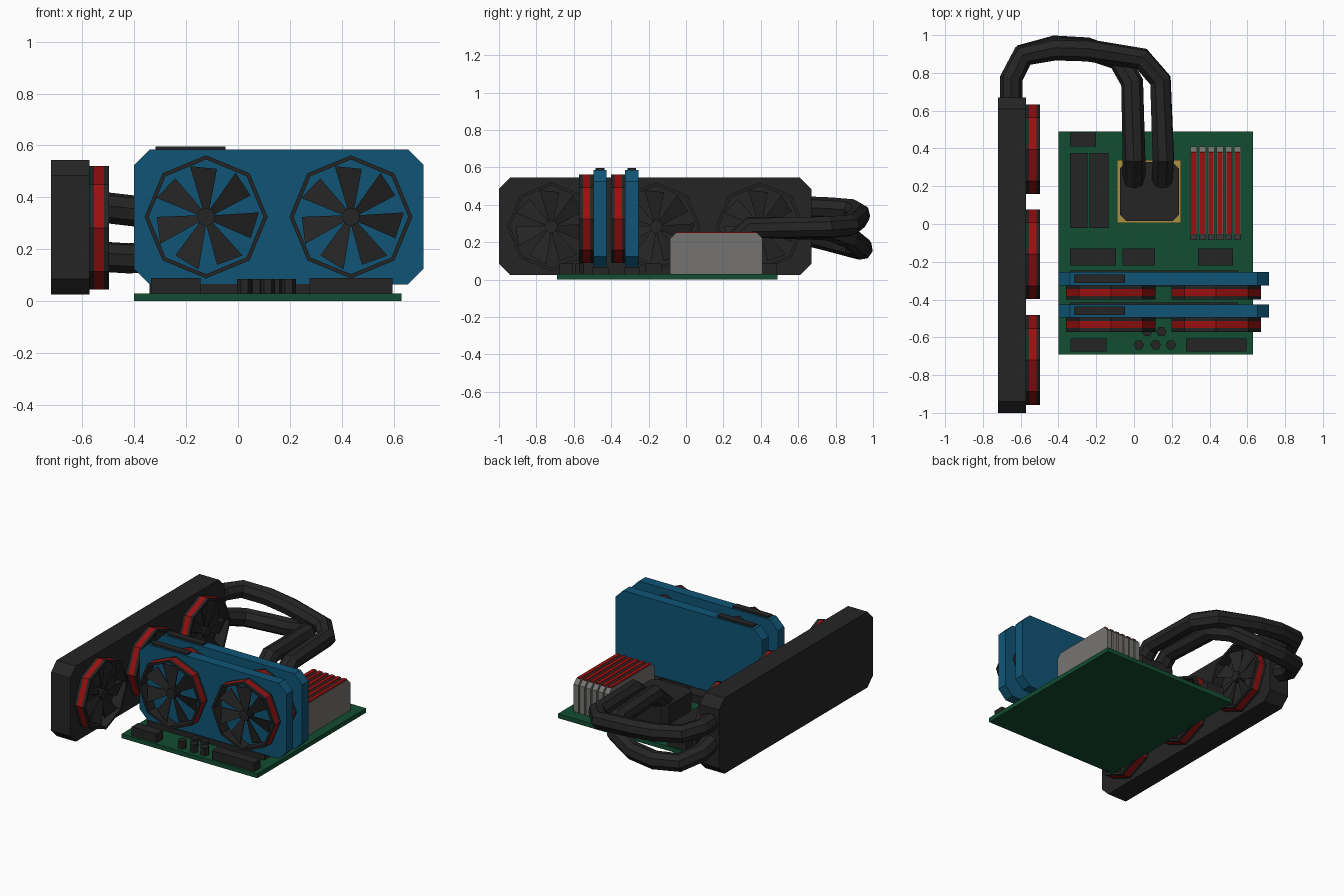
import bpy, bmesh, math
from mathutils import Matrix, Vector

if "Cube" in bpy.data.objects:
    bpy.data.objects.remove(bpy.data.objects["Cube"])


def material(name, rgb):
    m = bpy.data.materials.new(name)
    m.diffuse_color = (*rgb, 1)
    m.use_nodes = True
    m.node_tree.nodes["Principled BSDF"].inputs["Base Color"].default_value = m.diffuse_color
    return m


DARK = material("charcoal", (0.018, 0.018, 0.018))
RED = material("red", (0.32, 0.005, 0.005))
BLUE = material("blue", (0.005, 0.09, 0.18))
GREEN = material("board green", (0.006, 0.075, 0.032))
GREY = material("grey", (0.18, 0.175, 0.17))
GOLD = material("gold", (0.40, 0.29, 0.06))


def finish(name, bm, *mats):
    bmesh.ops.recalc_face_normals(bm, faces=bm.faces)
    me = bpy.data.meshes.new(name)
    bm.to_mesh(me)
    bm.free()
    for m in mats:
        me.materials.append(m)
    ob = bpy.data.objects.new(name, me)
    bpy.context.collection.objects.link(ob)
    return ob


def box(name, x, y, z, mat):
    bm = bmesh.new()
    bmesh.ops.create_cube(bm, size=1)
    for v in bm.verts:
        v.co = [a + (b - a) * (c + 0.5) for (a, b), c in zip((x, y, z), v.co)]
    return finish(name, bm, mat)


def clipped(a, b, cut, cut_low=None):
    """Rectangle outline with its corners cut off."""
    (a0, a1), (b0, b1) = a, b
    lo = cut if cut_low is None else cut_low
    return [(a0 + lo, b0), (a1 - lo, b0), (a1, b0 + lo), (a1, b1 - cut),
            (a1 - cut, b1), (a0 + cut, b1), (a0, b1 - cut), (a0, b0 + lo)]


def prism(name, outline, axis, span, mat):
    """Extrude a 2D outline along axis x, y or z."""
    bm = bmesh.new()
    k = "xyz".index(axis)

    def point(p, d):
        c = list(p)
        c.insert(k, d)
        return bm.verts.new(c)
    face = bm.faces.new([point(p, span[0]) for p in outline])
    ext = bmesh.ops.extrude_face_region(bm, geom=[face])["geom"]
    for v in ext:
        if isinstance(v, bmesh.types.BMVert):
            v.co[k] = span[1]
    bmesh.ops.remove_doubles(bm, verts=bm.verts, dist=1e-5)
    return finish(name, bm, mat)


def fan(name, loc, turn=0.0):
    """Octagonal fan; local back at y=0, blowing to -y."""
    bm = bmesh.new()
    # frame: closed profile of (radius, depth) swept in eight steps
    prof = [(0.237, 0), (0.237, 0.018), (0.237, 0.056), (0.237, 0.076),
            (0.221, 0.076), (0.221, 0)]
    rings = [[bm.verts.new((r * math.cos(i * math.pi / 4), -d, r * math.sin(i * math.pi / 4)))
              for r, d in prof] for i in range(8)]
    for i in range(8):
        a, b = rings[i], rings[(i + 1) % 8]
        for j in range(6):
            k = (j + 1) % 6
            bm.faces.new((a[j], a[k], b[k], b[j])).material_index = int(j == 1)
    # hub
    bmesh.ops.create_cone(bm, cap_ends=True, segments=8, radius1=0.036, radius2=0.036, depth=0.062,
                          matrix=Matrix.Translation((0, -0.031, 0)) @ Matrix.Rotation(math.pi / 2, 4, 'X'))
    # pitched blades: (tangent, radius, depth)
    blade = [(-0.012, 0.025, 0.045), (0.012, 0.025, 0.03), (0.042, 0.185, 0.03), (-0.062, 0.195, 0.058)]
    for i in range(7):
        rot = Matrix.Rotation(i * math.tau / 7, 4, 'Y')
        lo, hi = ([bm.verts.new(rot @ Vector((t, -d - o, r))) for t, r, d in blade] for o in (0, 0.006))
        bm.faces.new(lo)
        bm.faces.new(hi)
        for j in range(4):
            k = (j + 1) % 4
            bm.faces.new((lo[j], lo[k], hi[k], hi[j]))
    ob = finish(name, bm, DARK, RED)
    ob.location = loc
    ob.rotation_euler.z = turn
    return ob


def hose(name, pts):
    cu = bpy.data.curves.new(name, 'CURVE')
    cu.dimensions = '3D'
    cu.bevel_depth = 0.06
    cu.bevel_resolution = 2
    cu.use_fill_caps = True
    sp = cu.splines.new('POLY')
    sp.points.add(len(pts) - 1)
    for p, c in zip(sp.points, pts):
        p.co = (*c, 1)
    sp.use_smooth = False
    cu.materials.append(DARK)
    ob = bpy.data.objects.new(name, cu)
    bpy.context.collection.objects.link(ob)
    bpy.context.view_layer.objects.active = ob
    ob.select_set(True)
    bpy.ops.object.convert(target='MESH')
    bpy.ops.object.shade_flat()
    bpy.context.object.select_set(False)


# circuit board
box("circuit_board", (-0.40, 0.63), (-0.69, 0.49), (0, 0.03), GREEN)

# board blocks: x range, y range, top
blocks = [((-0.34, -0.20), (0.41, 0.485), 0.09), ((-0.34, -0.245), (-0.02, 0.375), 0.12),
          ((-0.235, -0.135), (-0.02, 0.375), 0.12), ((-0.34, -0.095), (-0.22, -0.13), 0.085),
          ((-0.06, 0.11), (-0.22, -0.13), 0.085), ((0.34, 0.525), (-0.22, -0.13), 0.085),
          ((-0.335, -0.145), (-0.675, -0.605), 0.09), ((0.275, 0.595), (-0.675, -0.605), 0.09)]
for i, (x, y, top) in enumerate(blocks):
    box(f"board_block_{i}", x, y, (0.03, top), DARK)

# capacitors
for i, (x, y) in enumerate([(0.025, -0.64), (0.115, -0.64), (0.195, -0.64), (0.07, -0.57), (0.145, -0.57)]):
    hexagon = [(x + 0.028 * math.cos(a * math.pi / 3), y + 0.028 * math.sin(a * math.pi / 3)) for a in range(6)]
    prism(f"capacitor_{i}", hexagon, 'z', (0.03, 0.085), DARK)

# two graphics cards with slot, power plate and two fans each
for i, y in enumerate((-0.495, -0.325)):
    prism(f"card_body_{i}", clipped((-0.40, 0.715), (0.065, 0.585), 0.06), 'y', (y, y + 0.07), BLUE)
    box(f"card_slot_{i}", (-0.34, 0.55), (y - 0.005, y + 0.08), (0.03, 0.066), DARK)
    box(f"card_power_plate_{i}", (-0.317, -0.048), (y + 0.012, y + 0.058), (0.58, 0.596), DARK)
    for j, x in enumerate((-0.123, 0.435)):
        fan(f"card_fan_{i}_{j}", (x, y, 0.325))

# radiator with three fans
prism("radiator", clipped((-1.0, 0.67), (0.025, 0.545), 0.06), 'x', (-0.72, -0.573), DARK)
for i, y in enumerate((0.395, -0.16, -0.72)):
    fan(f"radiator_fan_{i}", (-0.573, y, 0.283), math.pi / 2)

# memory sticks with red top strips
for i in range(6):
    x = 0.316 + i * 0.0465
    prism(f"memory_stick_{i}", clipped((-0.085, 0.41), (0.03, 0.25), 0.03, 0.001), 'x', (x - 0.018, x + 0.018), GREY)
    box(f"memory_strip_{i}", (-0.054, 0.405 - 0.026), (0, 0), (0, 0), RED).data.clear_geometry()
    bpy.data.objects.remove(bpy.data.objects[f"memory_strip_{i}"])
    box(f"memory_strip_{i}", (x - 0.013, x + 0.013), (-0.054, 0.38), (0.248, 0.256), RED)

# processor bracket and cooling block
box("processor_bracket", (-0.09, 0.25), (0.005, 0.34), (0.03, 0.055), GOLD)
prism("cooling_block", clipped((-0.075, 0.238), (0.015, 0.328), 0.035), 'z', (0.05, 0.2), DARK)

# coolant hoses
hose("hose_upper", [(-0.65, 0.65, 0.385), (-0.65, 0.77, 0.38), (-0.59, 0.89, 0.37), (-0.42, 0.925, 0.35),
                    (-0.25, 0.92, 0.33), (0.04, 0.875, 0.29), (0.14, 0.76, 0.28), (0.155, 0.35, 0.275),
                    (0.15, 0.23, 0.17)])
hose("hose_lower", [(-0.65, 0.65, 0.24), (-0.65, 0.77, 0.21), (-0.58, 0.90, 0.175), (-0.42, 0.94, 0.165),
                    (-0.25, 0.93, 0.18), (-0.08, 0.87, 0.23), (-0.01, 0.75, 0.27), (0.0, 0.35, 0.28),
                    (0.0, 0.23, 0.17)])
